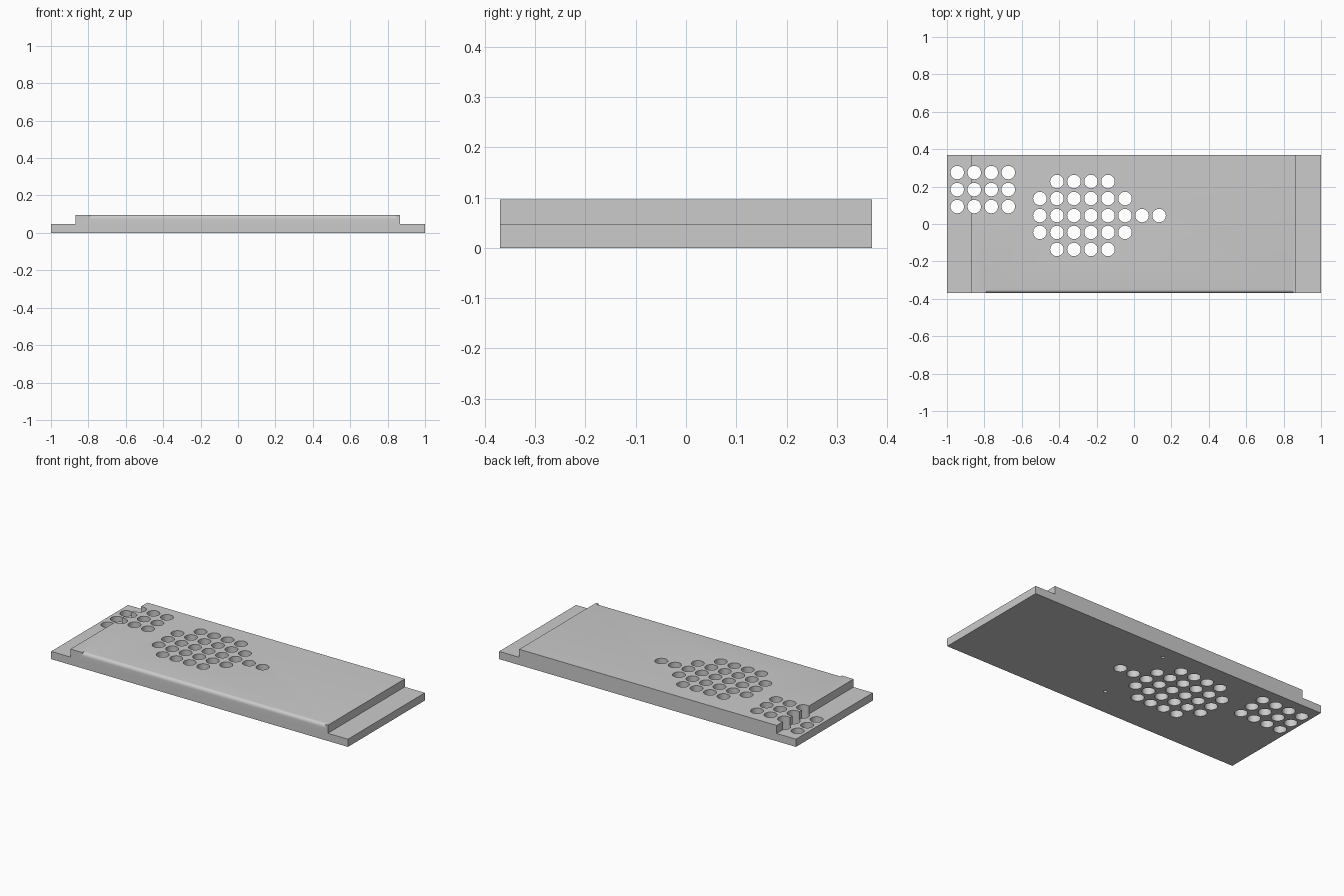
import bpy
import bmesh
import math
from mathutils import Matrix

cube = bpy.data.objects.get("Cube")
if cube:
    bpy.data.objects.remove(cube, do_unlink=True)

HALF_D, TOP, STEP, PITCH = 0.37, 0.096, 0.047, 0.091

grey = bpy.data.materials.new("plain grey")
grey.use_nodes = True
colour = (0.6, 0.6, 0.6, 1)
grey.diffuse_color = colour
grey.node_tree.nodes["Principled BSDF"].inputs["Base Color"].default_value = colour


def add_object(name, bm):
    bmesh.ops.recalc_face_normals(bm, faces=bm.faces)
    mesh = bpy.data.meshes.new(name)
    bm.to_mesh(mesh)
    bm.free()
    mesh.materials.append(grey)
    obj = bpy.data.objects.new(name, mesh)
    bpy.context.collection.objects.link(obj)
    return obj


def extrude(bm, points, offset):
    face = bm.faces.new([bm.verts.new(p) for p in points])
    made = bmesh.ops.extrude_face_region(bm, geom=[face])["geom"]
    bmesh.ops.translate(bm, vec=offset,
                        verts=[v for v in made if isinstance(v, bmesh.types.BMVert)])


def drill(bm, x, y, radius, low, high):
    bmesh.ops.create_cone(bm, cap_ends=True, segments=32, radius1=radius,
                          radius2=radius, depth=high - low,
                          matrix=Matrix.Translation((x, y, (low + high) / 2)))


# Plate with a lowered ledge at each end
bm = bmesh.new()
profile = [(-1, 0), (1, 0), (1, STEP), (0.865, STEP), (0.865, TOP),
           (-0.87, TOP), (-0.87, STEP), (-1, STEP)]
extrude(bm, [(x, -HALF_D, z) for x, z in profile], (0, 2 * HALF_D, 0))
plate = add_object("stepped_plate", bm)

# Through holes: corner grid and central cluster; two blind holes below
bm = bmesh.new()
rows = [(-0.945, 0.275 - i * PITCH, 4) for i in range(3)]
rows += [(-0.412, 0.227, 4), (-0.503, 0.136, 6), (-0.503, 0.045, 8),
         (-0.503, -0.045, 6), (-0.412, -0.136, 4)]
for start, y, count in rows:
    for i in range(count):
        drill(bm, start + i * PITCH, y, 0.036, -0.05, 0.15)
for y in (0.285, -0.197):
    drill(bm, 0.036, y, 0.01, -0.05, 0.05)
holes = add_object("hole_cutter", bm)

# Rounded relief along the front top edge, stopping short of both ends
bm = bmesh.new()
ry, rz = 0.018, 0.022
arc = [(-HALF_D + ry * (1 - math.sin(a)), TOP - rz * (1 - math.cos(a)))
       for a in (math.pi / 2 * i / 8 for i in range(9))]
outline = arc + [(-HALF_D - 0.02, TOP - rz), (-HALF_D - 0.02, TOP + 0.02),
                 (-HALF_D + ry, TOP + 0.02)]
extrude(bm, [(-0.79, y, z) for y, z in outline], (1.64, 0, 0))
relief = add_object("edge_cutter", bm)

for cutter in (holes, relief):
    cut = plate.modifiers.new(cutter.name, 'BOOLEAN')
    cut.operation = 'DIFFERENCE'
    cut.solver = 'EXACT'
    cut.object = cutter
    cutter.hide_render = True

# Apply the cuts, remove the cutters and keep crisp edges with smooth bores
bpy.context.view_layer.objects.active = plate
plate.select_set(True)
for name in [m.name for m in plate.modifiers]:
    bpy.ops.object.modifier_apply(modifier=name)
for cutter in (holes, relief):
    bpy.data.objects.remove(cutter, do_unlink=True)
bpy.ops.object.shade_smooth_by_angle(angle=math.radians(30))
